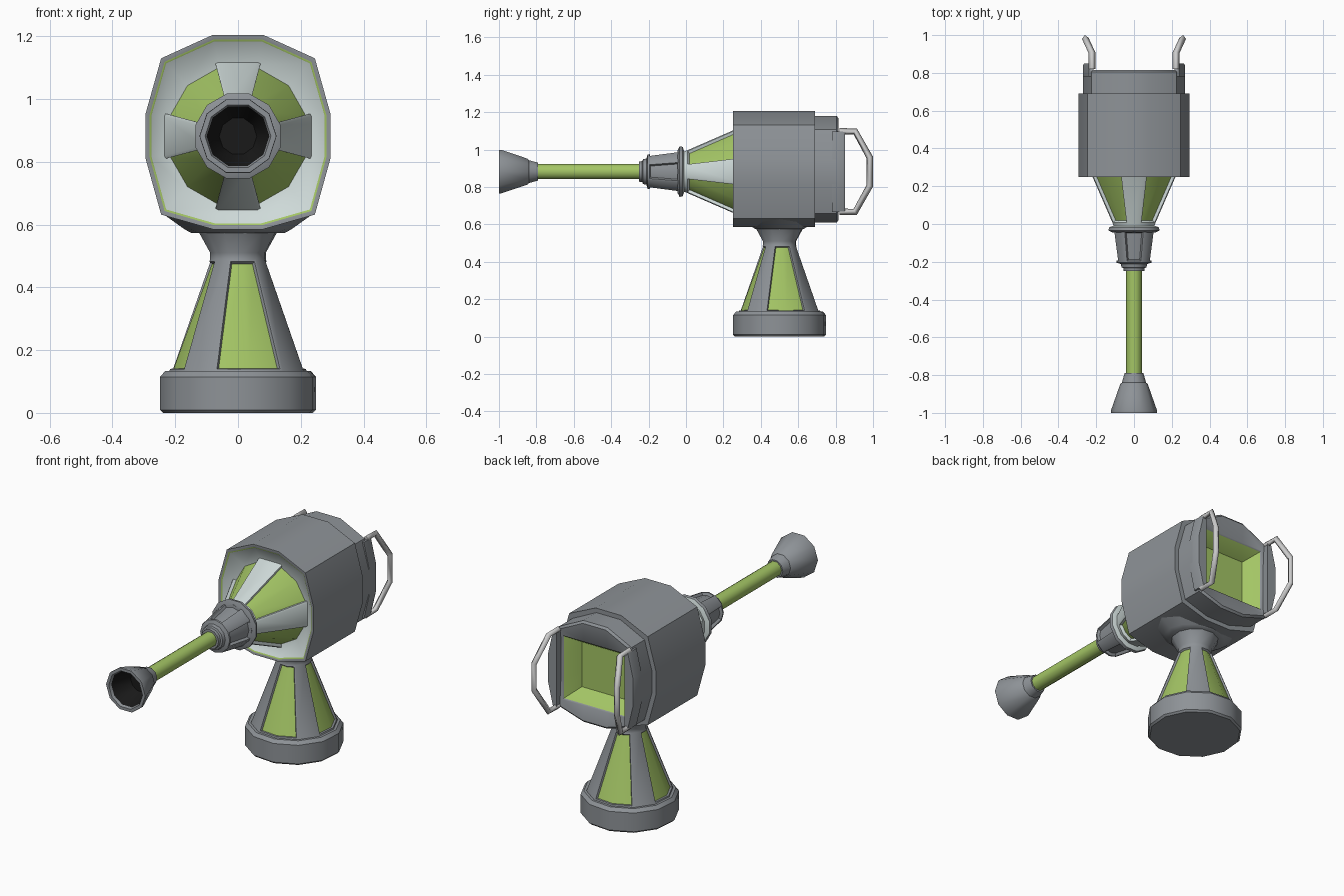
import bpy, bmesh, math
from mathutils import Vector

if "Cube" in bpy.data.objects:
    bpy.data.objects.remove(bpy.data.objects["Cube"])

CZ = 0.882   # height of the barrel axis
BY = 0.5     # y of the pedestal axis


def mat(name, col):
    m = bpy.data.materials.new(name)
    m.diffuse_color = (*col, 1)
    m.use_nodes = True
    m.node_tree.nodes["Principled BSDF"].inputs["Base Color"].default_value = m.diffuse_color
    return m


MATS = [mat("grey", (0.27, 0.29, 0.31)), mat("green", (0.37, 0.56, 0.13)),
        mat("pale", (0.62, 0.70, 0.69)), mat("black", (0.01, 0.01, 0.01))]
GREY, GREEN, PALE, BLACK = range(4)


def circle(n=12, start=15):
    return [(math.cos(math.radians(start + 360 * k / n)),
             math.sin(math.radians(start + 360 * k / n))) for k in range(n)]


def mirrored(up, low):
    return (up + [(-x, z) for x, z in reversed(up)]
            + [(-x, z) for x, z in low] + list(reversed(low)))


def along_y(pts, y, s=1):
    return [Vector((p[0] * s, y, CZ + p[1] * s)) for p in pts]


def along_z(pts, z, s=1, sy=1):
    return [Vector((p[0] * s, BY + p[1] * s * sy, z)) for p in pts]


def loft(name, rings, mats=None, cap=GREY, panels=None, smooth=40):
    """Skin a list of rings; panels = (band, border, depth, material)
    sinks four panels of two neighbouring faces each into one band."""
    bm = bmesh.new()
    vs = [[bm.verts.new(p) for p in r] for r in rings]
    n = len(rings[0])
    bands = []
    for i in range(len(rings) - 1):
        band = []
        for k in range(n):
            j = (k + 1) % n
            f = bm.faces.new((vs[i][k], vs[i][j], vs[i + 1][j], vs[i + 1][k]))
            f.material_index = mats[i] if mats else GREY
            band.append(f)
        bands.append(band)
    bm.faces.new(vs[0]).material_index = mats[0] if mats else GREY
    bm.faces.new(vs[-1]).material_index = cap
    bmesh.ops.recalc_face_normals(bm, faces=bm.faces[:])
    if panels:
        b, border, depth, m = panels
        for q in range(4):
            pair = bands[b][q * 3:q * 3 + 2]
            bmesh.ops.inset_region(bm, faces=pair, thickness=border,
                                   use_even_offset=True)
            bmesh.ops.inset_region(bm, faces=pair, thickness=0.004, depth=-depth,
                                   use_even_offset=True)
            for f in pair:
                f.material_index = m
    me = bpy.data.meshes.new(name)
    bm.to_mesh(me)
    bm.free()
    for m in MATS:
        me.materials.append(m)
    me.shade_smooth()
    me.set_sharp_from_angle(angle=math.radians(smooth))
    ob = bpy.data.objects.new(name, me)
    bpy.context.collection.objects.link(ob)
    return ob


round12 = circle()
round10 = circle(10, 0)
foot12 = circle(12, -20)
shell = mirrored([(0.295, 0.07), (0.245, 0.248), (0.08, 0.323)],
                 [(0.295, -0.07), (0.245, -0.25), (0.08, -0.297)])
drum = mirrored([(0.27, 0.065), (0.225, 0.225), (0.075, 0.298)],
                [(0.27, -0.065), (0.225, -0.225), (0.075, -0.272)])
square = mirrored([(0.2, 0.06), (0.2, 0.175), (0.07, 0.175)],
                  [(0.2, -0.06), (0.2, -0.175), (0.07, -0.175)])

# pedestal with sunken green panels
loft("pedestal", [along_z(foot12, z, r) for z, r in
                  [(0, 0.242), (0.01, 0.252), (0.115, 0.252), (0.133, 0.236),
                   (0.133, 0.222), (0.49, 0.09), (0.51, 0.09), (0.58, 0.129)]],
     panels=(4, 0.008, 0.01, GREEN))
loft("mount_plate", [along_z(circle(12, 0), z, r, 0.85) for z, r in
                     [(0.574, 0.15), (0.585, 0.17), (0.635, 0.24)]])

# main housing with a dished front
loft("housing", [along_y(shell, 0.69, 0.85), along_y(shell, 0.69),
                 along_y(shell, 0.25), along_y(shell, 0.25, 0.955),
                 along_y(shell, 0.255, 0.935), along_y(round12, 0.29, 0.235)],
     mats=[GREY, GREY, GREY, GREEN, PALE], cap=PALE)

# rear drum with square recess
loft("rear_drum", [along_y(drum, 0.66), along_y(drum, 0.805),
                   along_y(drum, 0.815, 0.96), along_y(square, 0.805, 1.04),
                   along_y(square, 0.80), along_y(square, 0.72, 0.72)],
     mats=[GREY, GREY, GREY, GREY, GREEN], cap=GREEN)

# side cheeks and grab handles
for s, side in ((1, "right"), (-1, "left")):
    cheek = [(s * 0.215, -0.215), (s * 0.238, -0.215), (s * 0.27, -0.08),
             (s * 0.27, 0.08), (s * 0.238, 0.215), (s * 0.215, 0.215)]
    loft(side + "_cheek", [along_y(cheek, 0.78), along_y(cheek, 0.838),
                           along_y(cheek, 0.85, 0.98)])
    cu = bpy.data.curves.new(side + "_handle", 'CURVE')
    cu.dimensions = '3D'
    cu.bevel_depth = 0.018
    cu.bevel_resolution = 0
    cu.use_fill_caps = True
    sp = cu.splines.new('POLY')
    path = [(0.222, 0.82, 0.215), (0.222, 0.905, 0.215), (0.258, 0.983, 0.075),
            (0.258, 0.983, -0.075), (0.222, 0.905, -0.215), (0.222, 0.82, -0.215)]
    sp.points.add(len(path) - 1)
    for p, (x, y, z) in zip(sp.points, path):
        p.co = (s * x, y, CZ + z, 1)
    ob = bpy.data.objects.new(side + "_handle", cu)
    bpy.context.collection.objects.link(ob)
    bpy.ops.object.select_all(action='DESELECT')
    ob.select_set(True)
    bpy.context.view_layer.objects.active = ob
    bpy.ops.object.convert(target='MESH')

# pale nose cone with green panels
loft("nose_cone", [along_y(round12, y, r) for y, r in
                   [(0.30, 0.25), (0.0, 0.115), (-0.02, 0.11)]],
     mats=[PALE, PALE], cap=PALE, panels=(0, 0.01, 0.016, GREEN))
loft("nose_flange", [along_y(round12, y, r) for y, r in
                     [(-0.01, 0.115), (-0.018, 0.137), (-0.035, 0.14), (-0.045, 0.115)]],
     mats=[PALE, GREY, GREY])

# barrel collar with sunken windows
loft("collar", [along_y(circle(12, 60), y, r) for y, r in
                [(-0.035, 0.118), (-0.205, 0.092), (-0.212, 0.07),
                 (-0.23, 0.066), (-0.234, 0.056), (-0.25, 0.054)]],
     panels=(0, 0.01, 0.015, GREY))

# barrel and hollow muzzle
loft("barrel", [along_y(round10, y, 0.042) for y in (-0.24, -0.81)],
     mats=[GREEN], cap=GREEN)
loft("muzzle", [along_y(round10, y, r) for y, r in
                [(-0.79, 0.05), (-0.84, 0.064), (-0.845, 0.072), (-0.99, 0.123),
                 (-1.0, 0.122), (-1.0, 0.105), (-0.985, 0.1), (-0.87, 0.06)]],
     mats=[GREY] * 6 + [BLACK], cap=BLACK)
